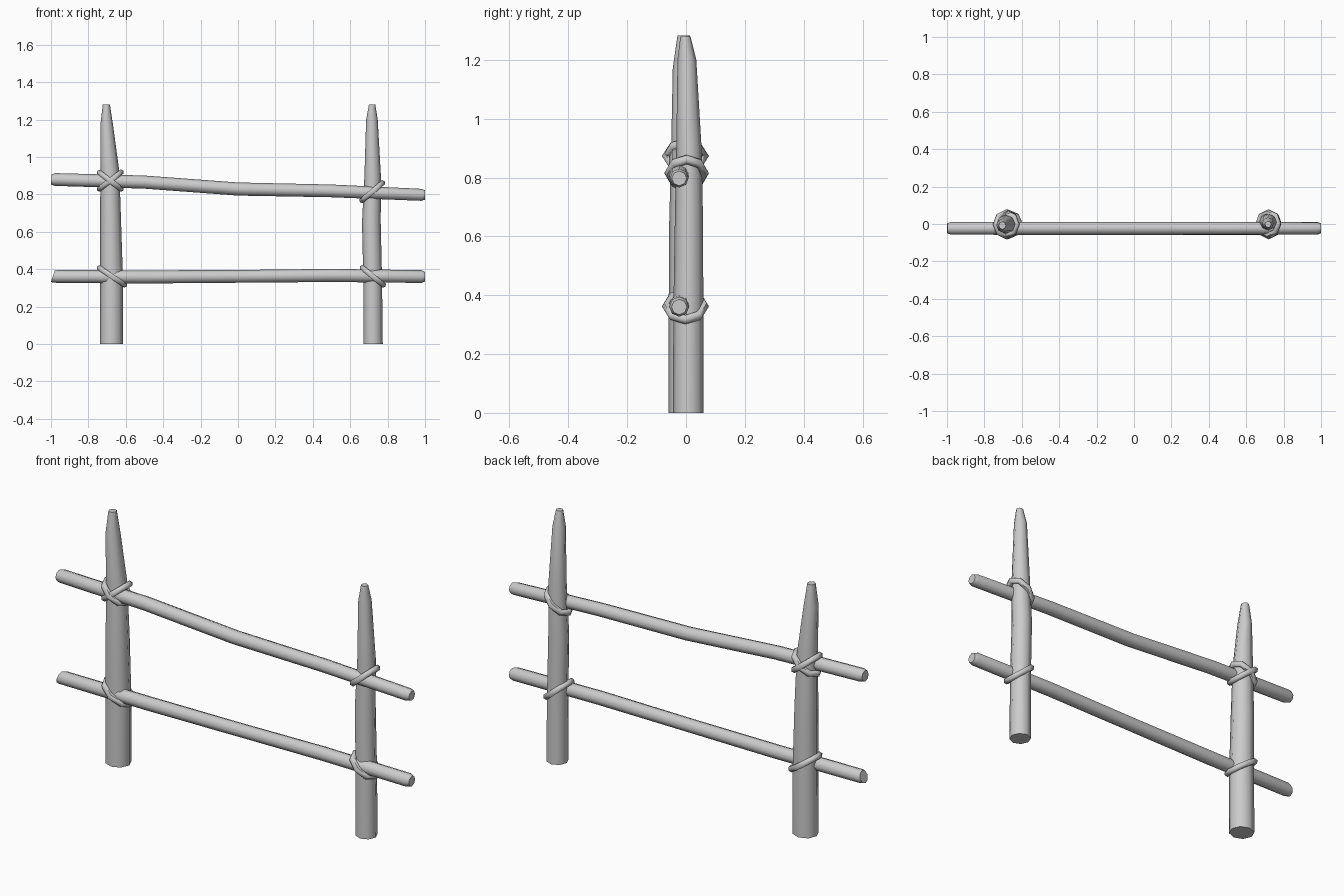
import bpy, bmesh, math
from mathutils import Vector

cube = bpy.data.objects.get("Cube")
if cube:
    bpy.data.objects.remove(cube, do_unlink=True)

grey = bpy.data.materials.new("plain_grey")
grey.use_nodes = True
grey.diffuse_color = (0.6, 0.6, 0.6, 1)
grey.node_tree.nodes["Principled BSDF"].inputs["Base Color"].default_value = (0.6, 0.6, 0.6, 1)


def loft(name, rings, closed=False, angle=50):
    """Skin a list of vertex rings, capped at both ends or joined into a loop."""
    bm = bmesh.new()
    loops = [[bm.verts.new(p) for p in ring] for ring in rings]
    n = len(loops[0])
    pairs = list(zip(loops, loops[1:]))
    if closed:
        pairs.append((loops[-1], loops[0]))
    else:
        bm.faces.new(loops[0])
        bm.faces.new(loops[-1])
    for a, b in pairs:
        for i in range(n):
            j = (i + 1) % n
            bm.faces.new((a[i], a[j], b[j], b[i]))
    bmesh.ops.recalc_face_normals(bm, faces=bm.faces)
    mesh = bpy.data.meshes.new(name)
    bm.to_mesh(mesh)
    bm.free()
    mesh.materials.append(grey)
    obj = bpy.data.objects.new(name, mesh)
    bpy.context.collection.objects.link(obj)
    bpy.ops.object.select_all(action="DESELECT")
    obj.select_set(True)
    bpy.context.view_layer.objects.active = obj
    bpy.ops.object.shade_smooth_by_angle(angle=math.radians(angle))
    return obj


def circle(n):
    return [(math.cos(math.tau * i / n), math.sin(math.tau * i / n)) for i in range(n)]


def post(name, sections):
    # Each section: height, centre x, centre y, half width, half depth
    loft(name, [[(x + rx * c, y + ry * s, z) for c, s in circle(8)]
                for z, x, y, rx, ry in sections])


def rail(name, sections, slant):
    # Each section: x, centre height, radius; the left end is cut at a slant
    rings = []
    for k, (x, z, r) in enumerate(sections):
        cut = slant if k < 2 else 0
        rings.append([(x + cut * (s + 1), -0.023 + r * c, z + r * s) for c, s in circle(8)])
    loft(name, rings)


def binding(name, x, z, width, rise, depth=0.064, y=-0.002, r=0.016):
    # Tilted octagonal loop of rope around a post and a rail
    u_axis = Vector((width, 0, rise))
    v_axis = Vector((0, depth, 0))
    normal = u_axis.cross(v_axis).normalized()
    centre = Vector((x, y, z))
    rings = []
    for c, s in circle(8):
        arm = u_axis * c + v_axis * s
        out = arm.normalized()
        rings.append([centre + arm + (out * a + normal * b) * r for a, b in circle(6)])
    loft(name, rings, closed=True, angle=62)


# Pointed posts
post("right_post", [
    (0, -0.677, 0, 0.062, 0.06), (0.35, -0.676, 0, 0.061, 0.059),
    (0.65, -0.681, 0, 0.056, 0.057), (0.92, -0.685, -0.002, 0.051, 0.048),
    (1.17, -0.702, -0.008, 0.034, 0.037), (1.282, -0.704, -0.008, 0.019, 0.021)])
post("left_post", [
    (0, 0.722, 0.008, 0.052, 0.052), (0.35, 0.72, 0.008, 0.05, 0.051),
    (0.65, 0.713, 0.01, 0.05, 0.048), (0.9, 0.72, 0.01, 0.044, 0.043),
    (1.2, 0.716, 0.003, 0.031, 0.032), (1.28, 0.717, -0.002, 0.017, 0.017)])

# Horizontal rails
rail("upper_rail", [
    (-1, 0.88, 0.027), (-0.98, 0.88, 0.034), (-0.5, 0.866, 0.035), (0, 0.829, 0.035),
    (0.5, 0.819, 0.034), (0.98, 0.798, 0.032), (1, 0.797, 0.025)], 0.002)
rail("lower_rail", [
    (-1, 0.362, 0.03), (-0.985, 0.362, 0.034), (-0.5, 0.359, 0.035), (0, 0.362, 0.034),
    (0.5, 0.367, 0.035), (0.98, 0.361, 0.034), (1, 0.36, 0.026)], 0.01)

# Rope bindings
binding("upper_right_binding_a", -0.683, 0.873, 0.057, -0.043)
binding("upper_right_binding_b", -0.683, 0.874, 0.057, 0.044, depth=0.06)
binding("lower_right_binding", -0.674, 0.362, 0.066, -0.044)
binding("upper_left_binding", 0.718, 0.815, 0.054, 0.046, depth=0.06, y=0.002)
binding("lower_left_binding", 0.721, 0.362, 0.055, -0.045)
